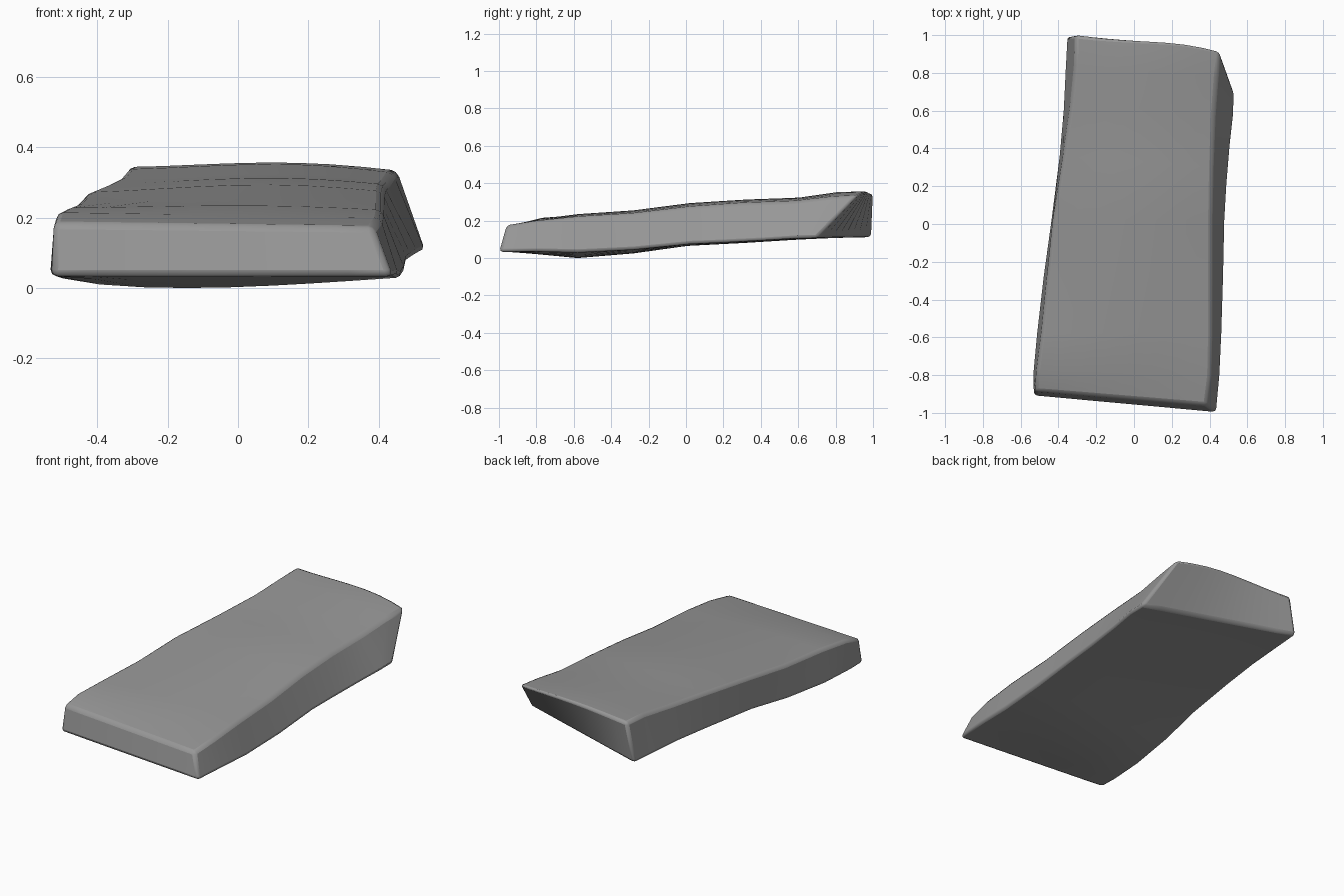
import bpy, bmesh, math
from mathutils import Vector

if "Cube" in bpy.data.objects:
    bpy.data.objects.remove(bpy.data.objects["Cube"])

COLS = 8
# Stations from front to back: top-left, top-right, bottom-right, bottom-left corners,
# then crown of the top, sag of the underside
stations = [
    ((-.525, -.885, .185), (.385, -.96, .175), (.44, -1.0, .033), (-.53, -.91, .033), .0, .0),
    ((-.515, -.77, .215), (.405, -.80, .200), (.457, -.80, .035), (-.535, -.80, .035), .0, .014),
    ((-.49, -.58, .228), (.41, -.58, .222), (.467, -.58, .03), (-.515, -.58, .03), .01, .030),
    ((-.46, -.28, .24), (.41, -.28, .24), (.477, -.28, .045), (-.48, -.28, .045), .015, .02),
    ((-.43, .02, .272), (.41, .02, .275), (.484, .02, .075), (-.44, .0, .075), .02, .01),
    ((-.375, .36, .295), (.415, .30, .295), (.495, .20, .083), (-.395, .36, .088), .018, .006),
    ((-.335, .64, .315), (.425, .58, .305), (.514, .42, .095), (-.375, .60, .10), .014, .003),
    ((-.315, .84, .338), (.44, .78, .328), (.532, .58, .105), (-.365, .82, .108), .02, .0),
    ((-.31, 1.0, .345), (.455, .918, .335), (.532, .70, .106), (-.355, .995, .112), .018, .0),
]

bm = bmesh.new()
top, under = [], []
for tl, tr, br, bl, crown, sag in stations:
    tl, tr, br, bl = map(Vector, (tl, tr, br, bl))
    t_row, u_row = [], []
    for i in range(COLS + 1):
        u = i / COLS
        # the top is highest right of centre
        arch = math.sin(math.pi * u ** 1.3)
        t_row.append(bm.verts.new(tl.lerp(tr, u) + Vector((0, 0, crown * arch))))
        # the keel of the underside lies left of centre
        keel = math.sin(math.pi * u ** .7)
        u_row.append(bm.verts.new(bl.lerp(br, u) - Vector((0, 0, sag * keel))))
    top.append(t_row)
    under.append(u_row)

# The back edge of the top bows out slightly
for i, v in enumerate(top[-1]):
    v.co.y += .02 * math.sin(math.pi * (i / COLS) ** 2)

# Top and underside
for j in range(len(stations) - 1):
    for i in range(COLS):
        bm.faces.new((top[j][i], top[j][i+1], top[j+1][i+1], top[j+1][i]))
        bm.faces.new((under[j][i], under[j+1][i], under[j+1][i+1], under[j][i+1]))
    # Long sides
    for i in (0, COLS):
        bm.faces.new((top[j][i], top[j+1][i], under[j+1][i], under[j][i]))
# Front and back ends
for j in (0, -1):
    for i in range(COLS):
        bm.faces.new((top[j][i], top[j][i+1], under[j][i+1], under[j][i]))
bmesh.ops.recalc_face_normals(bm, faces=bm.faces[:])

mesh = bpy.data.meshes.new("stone_slab")
bm.to_mesh(mesh)
bm.free()
slab = bpy.data.objects.new("stone_slab", mesh)
bpy.context.collection.objects.link(slab)

# Dark grey stone
stone = bpy.data.materials.new("dark_stone")
stone.diffuse_color = (.31, .31, .31, 1)
stone.use_nodes = True
stone.node_tree.nodes["Principled BSDF"].inputs["Base Color"].default_value = stone.diffuse_color
mesh.materials.append(stone)

# Softly worn edges
bevel = slab.modifiers.new("worn_edges", 'BEVEL')
bevel.width = .018
bevel.segments = 2
bevel.limit_method = 'ANGLE'
bevel.angle_limit = math.radians(40)

bpy.context.view_layer.objects.active = slab
slab.select_set(True)
bpy.ops.object.shade_smooth_by_angle(angle=math.radians(40))
